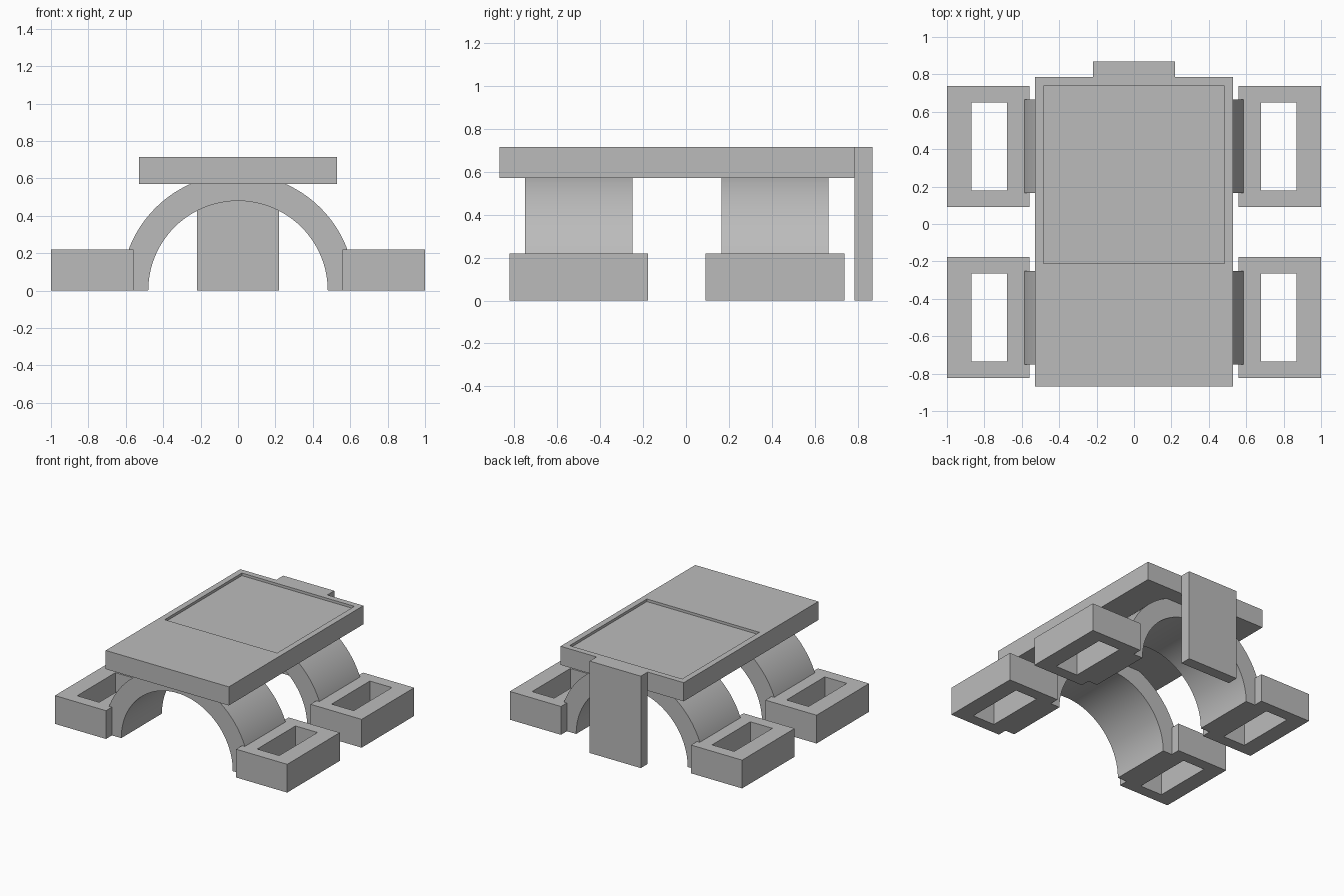
import bpy, bmesh
from math import pi, cos, sin, radians
from mathutils import Vector

cube = bpy.data.objects.get("Cube")
if cube:
    bpy.data.objects.remove(cube, do_unlink=True)

grey = bpy.data.materials.new("plain grey")
grey.use_nodes = True
GREY = (0.5, 0.5, 0.5, 1)
grey.diffuse_color = GREY
grey.node_tree.nodes["Principled BSDF"].inputs["Base Color"].default_value = GREY


def finish(name, bm):
    bmesh.ops.recalc_face_normals(bm, faces=bm.faces[:])
    mesh = bpy.data.meshes.new(name)
    bm.to_mesh(mesh)
    bm.free()
    mesh.materials.append(grey)
    obj = bpy.data.objects.new(name, mesh)
    bpy.context.collection.objects.link(obj)
    return obj


def box(x0, x1, y0, y1, z0, z1):
    bm = bmesh.new()
    bmesh.ops.create_cube(bm, size=1)
    for v in bm.verts:
        v.co = ((x0 + x1) / 2 + v.co.x * (x1 - x0),
                (y0 + y1) / 2 + v.co.y * (y1 - y0),
                (z0 + z1) / 2 + v.co.z * (z1 - z0))
    return bm


def band(name, outer, inner, closed, depth):
    """Fill the strip between two outlines and extrude it into a solid."""
    bm = bmesh.new()
    a = [bm.verts.new(p) for p in outer]
    b = [bm.verts.new(p) for p in inner]
    n = len(a)
    for i in range(n if closed else n - 1):
        j = (i + 1) % n
        bm.faces.new((a[i], a[j], b[j], b[i]))
    ext = bmesh.ops.extrude_face_region(bm, geom=bm.faces[:], use_keep_orig=True)
    bmesh.ops.translate(bm, vec=Vector(depth),
                        verts=[g for g in ext["geom"] if isinstance(g, bmesh.types.BMVert)])
    return finish(name, bm)


def rectangle(x0, x1, y0, y1):
    return [(x0, y0, 0), (x1, y0, 0), (x1, y1, 0), (x0, y1, 0)]


def half_circle(radius, y, steps=48):
    return [(radius * cos(pi * i / steps), y, radius * sin(pi * i / steps))
            for i in range(steps + 1)]


# Top plate with a shallow rectangular recess
bm = box(-0.53, 0.53, -0.87, 0.785, 0.57, 0.715)
bm.faces.ensure_lookup_table()
top = max(bm.faces, key=lambda f: f.calc_center_median().z)
bmesh.ops.inset_region(bm, faces=[top], thickness=0.065)
for v in top.verts:
    if v.co.y < 0:
        v.co.y = -0.21
floor = bmesh.ops.extrude_face_region(bm, geom=[top])["geom"]
bmesh.ops.translate(bm, vec=(0, 0, -0.02),
                    verts=[g for g in floor if isinstance(g, bmesh.types.BMVert)])
if top.is_valid:
    bmesh.ops.delete(bm, geom=[top], context="FACES_ONLY")
finish("top_plate", bm)

# Hanging panel at the back
finish("back_panel", box(-0.22, 0.22, 0.785, 0.87, 0, 0.715))

# Arches and the hollow feet on either side of them
for place, y in (("front", -0.5), ("back", 0.415)):
    arch = band(place + "_arch", half_circle(0.625, y - 0.25),
                half_circle(0.48, y - 0.25), False, (0, 0.5, 0))
    bpy.ops.object.select_all(action="DESELECT")
    arch.select_set(True)
    bpy.context.view_layer.objects.active = arch
    bpy.ops.object.shade_smooth_by_angle(angle=radians(30))
    for side, s in (("left", 1), ("right", -1)):
        band(f"{place}_{side}_foot",
             rectangle(s * 0.56, s, y - 0.323, y + 0.323),
             rectangle(s * 0.68, s * 0.87, y - 0.235, y + 0.235),
             True, (0, 0, 0.22))
